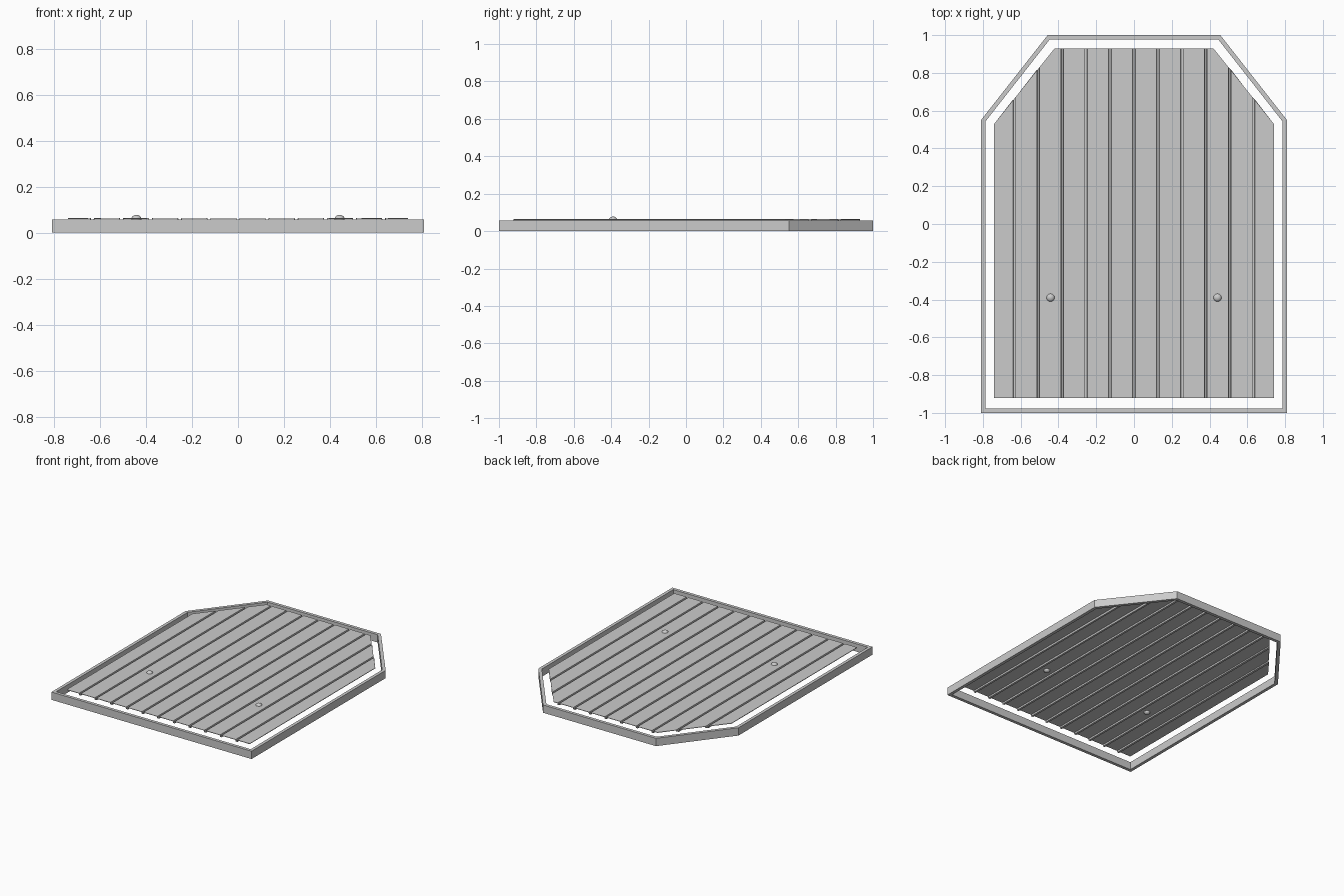
import bpy, bmesh

if "Cube" in bpy.data.objects:
    bpy.data.objects.remove(bpy.data.objects["Cube"])


def make_object(name, bm):
    mesh = bpy.data.meshes.new(name)
    bm.to_mesh(mesh)
    bm.free()
    obj = bpy.data.objects.new(name, mesh)
    bpy.context.collection.objects.link(obj)
    return obj


def mirrored(half):
    return half + [(-x, y) for x, y in reversed(half)]


# Outer frame: a six-sided ring of rectangular section
outer = mirrored([(0.81, -1.0), (0.81, 0.55), (0.457, 1.0)])
inner = mirrored([(0.787, -0.977), (0.787, 0.542), (0.446, 0.977)])
bm = bmesh.new()
section = [(outer, 0.0), (outer, 0.057), (inner, 0.057), (inner, 0.0)]
rings = [[bm.verts.new((x, y, z)) for x, y in pts] for pts, z in section]
for k in range(4):
    a, b = rings[k], rings[(k + 1) % 4]
    for i in range(6):
        j = (i + 1) % 6
        bm.faces.new((a[i], a[j], b[j], b[i]))
bmesh.ops.recalc_face_normals(bm, faces=bm.faces)
make_object("frame", bm)

# Plank panel: one sheet with narrow grooves between twelve planks
TOP, GROOVE = 0.064, 0.053
profile = [(-0.74, TOP), (0.74, TOP), (-0.42, TOP), (0.42, TOP)]
for k in range(-5, 6):
    c = k * 0.1267
    profile += [(c - 0.007, TOP), (c - 0.005, GROOVE),
                (c + 0.005, GROOVE), (c + 0.007, TOP)]
profile.sort()


def panel_end(x):
    return 0.93 - max(0.0, abs(x) - 0.42) * 1.25


bm = bmesh.new()
near = [bm.verts.new((x, -0.922, z)) for x, z in profile]
far = [bm.verts.new((x, panel_end(x), z)) for x, z in profile]
for i in range(len(profile) - 1):
    bm.faces.new((near[i], near[i + 1], far[i + 1], far[i]))
panel = make_object("plank_panel", bm)
solid = panel.modifiers.new("thickness", 'SOLIDIFY')
solid.thickness = 0.004
solid.offset = -1

# Two rounded studs passing through the panel
for side, label in ((-1, "left"), (1, "right")):
    bpy.ops.mesh.primitive_uv_sphere_add(segments=20, ring_count=12, radius=0.022,
                                         location=(side * 0.442, -0.39, 0.06))
    stud = bpy.context.object
    stud.name = label + "_stud"
    stud.scale.z = 0.8
    bpy.ops.object.shade_smooth_by_angle()
